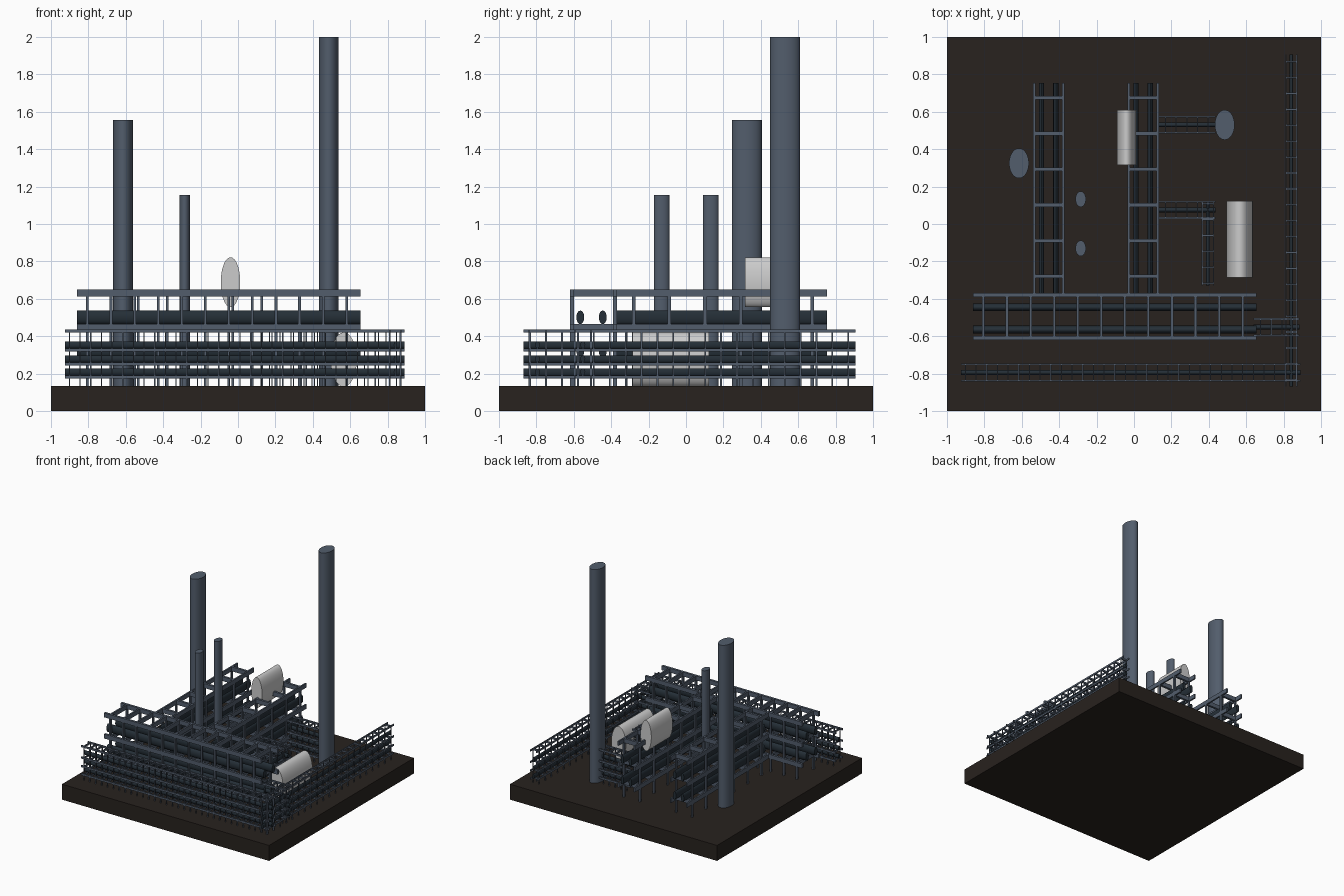
import bpy, math
from mathutils import Vector, Matrix
import bmesh

if "Cube" in bpy.data.objects:
    bpy.data.objects.remove(bpy.data.objects["Cube"])

def mat(name, c):
    m = bpy.data.materials.new(name)
    m.diffuse_color = (*c, 1)
    m.use_nodes = True
    m.node_tree.nodes["Principled BSDF"].inputs["Base Color"].default_value = m.diffuse_color
    return m

STEEL = mat("slate_steel", (0.085, 0.11, 0.15))
PIPE = mat("dark_pipe", (0.018, 0.028, 0.038))
SOIL = mat("dark_ground", (0.021, 0.016, 0.013))
WHITE = mat("tank_white", (0.75, 0.75, 0.73))
GROUND = 0.135

def finish(name, bm, m, smooth=False):
    me = bpy.data.meshes.new(name)
    bm.to_mesh(me)
    bm.free()
    me.materials.append(m)
    ob = bpy.data.objects.new(name, me)
    bpy.context.collection.objects.link(ob)
    if smooth:
        bpy.ops.object.select_all(action='DESELECT')
        ob.select_set(True)
        bpy.context.view_layer.objects.active = ob
        bpy.ops.object.shade_smooth_by_angle(angle=math.radians(40))
    return ob

def box(bm, a, b):
    a, b = Vector(a), Vector(b)
    bmesh.ops.create_cube(bm, size=1, matrix=Matrix.Translation((a + b) / 2)
                          @ Matrix.Diagonal((*(b - a), 1)))

def cyl(bm, a, b, seg):
    # elliptic cylinder filling the box a..b, along z, x or y by rotation
    lo, hi, axis = Vector(a), Vector(b), cyl.axis
    rot = {'X': Matrix.Rotation(math.pi / 2, 4, 'Y'),
           'Y': Matrix.Rotation(math.pi / 2, 4, 'X'), 'Z': Matrix()}[axis]
    bmesh.ops.create_cone(bm, cap_ends=True, segments=seg, radius1=0.5, radius2=0.5, depth=1,
                          matrix=Matrix.Translation((lo + hi) / 2)
                          @ Matrix.Diagonal((*(hi - lo), 1)) @ rot)

def cylinder(name, a, b, axis, m, seg=48):
    bm = bmesh.new()
    cyl.axis = axis
    cyl(bm, a, b, seg)
    finish(name, bm, m, True)

def rack(name, axis, s0, s1, c0, c1, levels, tx, ty, tz, posts, pipes, pr, pz):
    """Pipe rack from s0 to s1 along axis, c0..c1 across it."""
    bm, bp = bmesh.new(), bmesh.new()
    ts, tc = (tx, ty) if axis == 'X' else (ty, tx)
    P = (lambda s, c, z: (s, c, z)) if axis == 'X' else (lambda s, c, z: (c, s, z))
    top = levels[-1]
    for c in (c0, c1 - tc):
        for z in levels:
            box(bm, P(s0, c, z - tz), P(s1, c + tc, z))
        for s in posts:
            box(bm, P(s - ts / 2, c, GROUND), P(s + ts / 2, c + tc, top))
    for s in posts:
        for z in levels:
            box(bm, P(s - ts / 2, c0, z - tz), P(s + ts / 2, c1, z))
    cyl.axis = axis
    for z in levels[:-1]:
        for c in pipes:
            cyl(bp, P(s0, c - pr, z), P(s1, c + pr, z + 2 * pz), 20)
    finish(name + "_frame", bm, STEEL)
    finish(name + "_pipes", bp, PIPE, True)

def steps(a, d, n):
    return [a + d * i for i in range(n)]

# ground slab
bm = bmesh.new()
box(bm, (-1, -1, 0), (1, 1, GROUND))
finish("ground_slab", bm, SOIL)

# chimneys
for n, x, y, rx, ry, h in (("tall_chimney", 0.485, 0.53, 0.053, 0.08, 2.0),
                           ("medium_chimney", -0.615, 0.325, 0.053, 0.08, 1.555),
                           ("small_chimney_back", -0.285, 0.133, 0.028, 0.042, 1.155),
                           ("small_chimney_front", -0.285, -0.13, 0.028, 0.042, 1.155)):
    cylinder(n, (x - rx, y - ry, GROUND), (x + rx, y + ry, h), 'Z', STEEL)

# storage tanks
cylinder("ground_tank", (0.495, -0.285, 0.13), (0.635, 0.122, 0.42), 'Y', WHITE)
cylinder("raised_tank", (-0.092, 0.315, 0.555), (0.012, 0.61, 0.822), 'Y', WHITE)

# large pipe racks
BIG = [0.285, 0.465, 0.65]
rack("front_rack", 'X', -0.86, 0.655, -0.62, -0.37, BIG, 0.014, 0.02, 0.038,
     steps(-0.805, 0.126, 12), (-0.565, -0.445), 0.021, 0.036)
for n, x in (("left_rack", -0.54), ("middle_rack", -0.035)):
    rack(n, 'Y', -0.37, 0.755, x, x + 0.168, BIG, 0.013, 0.02, 0.038,
         steps(-0.28, 0.191, 6), (x + 0.046, x + 0.122), 0.014, 0.036)

# small pipe racks
LOW = [0.19, 0.26, 0.335, 0.435]
def small(name, axis, s0, s1, c0, c1):
    d = 0.057 if axis == 'X' else 0.085
    n = int((s1 - s0 - 0.02) / d) + 1
    a = (s0 + s1 - d * (n - 1)) / 2
    rack(name, axis, s0, s1, c0, c1, LOW, 0.006, 0.009, 0.016, steps(a, d, n),
         ((c0 + c1) / 2,), 0.013 if axis == 'X' else 0.009, 0.019)

small("front_edge_rack", 'X', -0.925, 0.89, -0.843, -0.745)
small("right_edge_rack", 'Y', -0.87, 0.905, 0.81, 0.873)
small("front_link_rack", 'X', 0.64, 0.885, -0.6, -0.503)
small("chimney_link_rack", 'X', 0.13, 0.435, 0.483, 0.578)
small("tank_link_rack", 'X', 0.13, 0.435, 0.028, 0.123)
small("tank_side_rack", 'Y', -0.33, 0.123, 0.362, 0.428)
